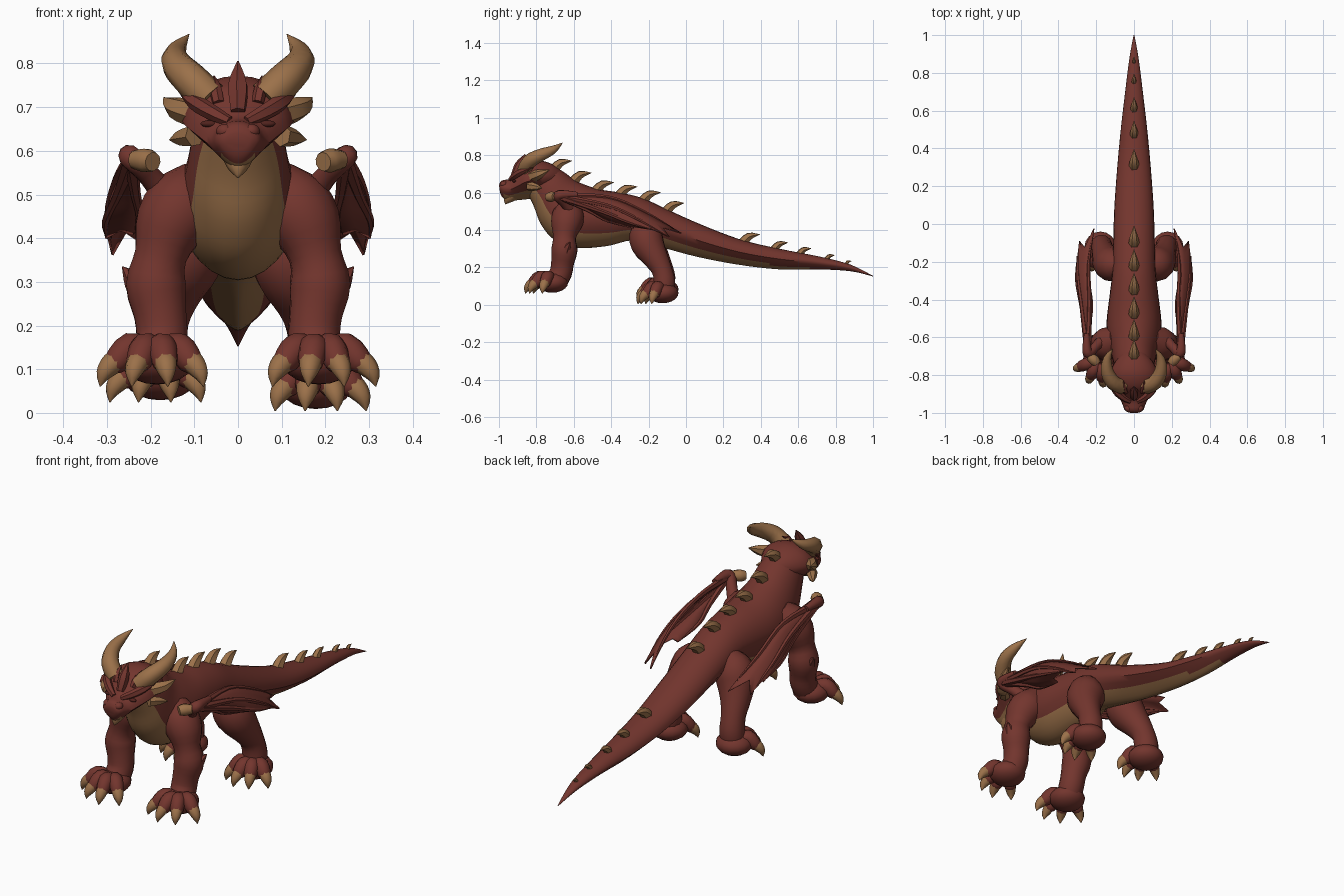
import bpy, bmesh, math
from mathutils import Vector

old = bpy.data.objects.get("Cube")
if old:
    bpy.data.objects.remove(old)


def material(name, rgb):
    m = bpy.data.materials.new(name)
    m.use_nodes = True
    m.diffuse_color = (*rgb, 1)
    m.node_tree.nodes["Principled BSDF"].inputs["Base Color"].default_value = (*rgb, 1)
    return m


RED = material("red_scales", (0.172, 0.036, 0.027))
TAN = material("tan_horn", (0.33, 0.165, 0.068))
DARK = material("dark_red", (0.08, 0.016, 0.012))


def finish(name, bm, mats, angle=50):
    bmesh.ops.recalc_face_normals(bm, faces=bm.faces)
    mesh = bpy.data.meshes.new(name)
    bm.to_mesh(mesh)
    bm.free()
    for m in mats:
        mesh.materials.append(m)
    ob = bpy.data.objects.new(name, mesh)
    bpy.context.collection.objects.link(ob)
    bpy.ops.object.select_all(action='DESELECT')
    ob.select_set(True)
    bpy.context.view_layer.objects.active = ob
    bpy.ops.object.shade_smooth_by_angle(angle=math.radians(angle))
    return ob


def spline(rows, steps):
    """Catmull-Rom interpolation through tuples of any length."""
    rows = [Vector(r) for r in rows]
    out = []
    for i in range(len(rows) - 1):
        b, c = rows[i], rows[i + 1]
        a, d = rows[max(i - 1, 0)], rows[min(i + 2, len(rows) - 1)]
        for k in range(steps):
            t = k / steps
            out.append(b + (c - a) * t / 2 + (2 * a - 5 * b + 4 * c - d) * t * t / 2
                       + (3 * b - a - 3 * c + d) * t ** 3 / 2)
    return out + [rows[-1]]


def skin(name, rings, mats, rule=None):
    bm = bmesh.new()
    vs = [[bm.verts.new(p) for p in ring] for ring in rings]
    n = len(vs[0])
    for i in range(len(vs) - 1):
        for j in range(n):
            k = (j + 1) % n
            f = bm.faces.new((vs[i][j], vs[i][k], vs[i + 1][k], vs[i + 1][j]))
            if rule:
                f.material_index = rule(f.calc_center_median(), math.cos((j + 0.5) * math.tau / n))
    bm.faces.new(vs[0])
    bm.faces.new(vs[-1])
    return finish(name, bm, mats)


def trunk(name, stations, rule, sides=24, steps=4):
    """Loft of sections: top y, top z, bottom y, bottom z, half width, keel (0 round, 1 V-shaped below)."""
    rings = []
    for yt, zt, yb, zb, w, keel in spline(stations, steps):
        mid = Vector((0, (yt + yb) / 2, (zt + zb) / 2))
        half = Vector((0, (yt - yb) / 2, (zt - zb) / 2))
        ring = []
        for j in range(sides):
            c, s = math.cos(j * math.tau / sides), math.sin(j * math.tau / sides)
            if c < 0:
                s += keel * (math.copysign(1 + c, s) - s)
            ring.append(mid + half * c + Vector((abs(w) * s, 0, 0)))
        rings.append(ring)
    return skin(name, rings, (RED, TAN), rule)


def tube(name, stations, mat, side=1, sides=10, steps=3, lift=0):
    """Tapered round tube through x, y, z, radius."""
    pts = spline(stations, steps)
    pos = [Vector((p[0] * side, p[1], p[2] + lift)) for p in pts]
    normal, rings = Vector((0.31, 0.2, 0.93)), []
    for i, p in enumerate(pos):
        tan = (pos[min(i + 1, len(pos) - 1)] - pos[max(i - 1, 0)]).normalized()
        normal = (normal - tan * normal.dot(tan)).normalized()
        other, r = tan.cross(normal), max(pts[i][3], 0.001)
        rings.append([p + r * (normal * math.cos(j * math.tau / sides) + other * math.sin(j * math.tau / sides))
                      for j in range(sides)])
    return skin(name, rings, (mat,))


def blob(name, centre, size, mat, side=1, lift=0):
    bm = bmesh.new()
    bmesh.ops.create_uvsphere(bm, u_segments=16, v_segments=10, radius=1)
    for v in bm.verts:
        v.co = Vector((side * (centre[0] + v.co.x * size[0]), centre[1] + v.co.y * size[1],
                       centre[2] + lift + v.co.z * size[2]))
    return finish(name, bm, (mat,))


# Neck, torso and tail in one loft with a pale belly and a keeled tail
BODY = [(-.73, .75, -.85, .60, .085, 0), (-.66, .715, -.815, .53, .105, 0), (-.59, .665, -.775, .43, .12, 0),
        (-.52, .635, -.70, .345, .14, .1), (-.45, .615, -.58, .305, .145, .2), (-.35, .60, -.42, .315, .13, .2),
        (-.23, .57, -.28, .345, .115, .3), (-.10, .51, -.12, .305, .11, .5), (.08, .43, .06, .257, .105, .7),
        (.29, .35, .28, .215, .09, .7), (.5, .30, .5, .19, .07, .7), (.72, .257, .71, .19, .045, .5),
        (.88, .215, .88, .18, .024, .2), (1, .155, 1, .152, .002, 0)]
trunk("body_and_tail", BODY, lambda c, up: int(up < -.5 - .4 * max(0, c.y - .2) and c.y < .65))

# Head with a pale, V-shaped lower jaw
trunk("head", [(-1, .64, -.995, .605, .03, 0), (-.985, .665, -.985, .58, .05, .3), (-.935, .675, -.955, .555, .065, .7),
               (-.90, .71, -.90, .56, .092, .8), (-.86, .75, -.85, .565, .12, .8), (-.79, .772, -.79, .575, .128, .7),
               (-.72, .755, -.74, .60, .10, .4), (-.67, .72, -.70, .63, .06, 0)],
      lambda c, up: int(up < -.5 and -.975 < c.y < -.75), sides=24, steps=3)
tube("chin_spike", [(0, -.935, .585, .035), (0, -.955, .56, .022), (0, -.965, .538, .002)], TAN)
tube("head_crest", [(0, -.92, .69, .018), (0, -.89, .75, .024), (0, -.86, .805, .002)], RED, sides=6)


def spine_z(y):
    for a, b in zip(BODY, BODY[1:]):
        if a[0] <= y <= b[0]:
            return a[1] + (b[1] - a[1]) * (y - a[0]) / (b[0] - a[0])
    return BODY[0][1]


# Back spikes, placed on the spine line
SPIKES = [(-.71, 1), (-.605, 1), (-.485, 1), (-.36, 1), (-.235, 1), (-.11, 1),
          (.30, .95), (.465, .8), (.60, .7), (.745, .5), (.85, .35)]
for y, s in SPIKES:
    z = spine_z(y)
    tube("back_spike", [(0, y, z - .02, .03 * s), (0, y + .04 * s, z + .02 * s, .023 * s),
                        (0, y + .1 * s, z + .03 * s, .001)], TAN, sides=6)


def foot(label, side, centre, toes, lift=0):
    cx, cy, cz = centre
    blob(label + "_foot", centre, (.085, .085, .055), RED, side, lift)
    for tx, ty in toes:
        d = Vector((tx - cx, ty - cy, 0))
        at = lambda t, z, r: (cx + d.x * t, cy + d.y * t, cz + z, r)
        tube(label + "_toe", [at(.2, .02, .03), at(.5, .03, .034), at(.78, -.005, .029), at(.88, -.02, .015)],
             RED, side, lift=lift)
        tube(label + "_claw", [at(.66, .005, .026), at(.85, -.008, .026), at(1, -.032, .018), at(1.06, -.06, .001)],
             TAN, side, sides=8, lift=lift)


def wing(side):
    # Arm, wrist claw, finger bones and scalloped skin
    tube("wing_arm", [(.15, -.60, .48, .035), (.20, -.645, .54, .026), (.24, -.685, .58, .027),
                      (.25, -.66, .59, .024), (.25, -.58, .59, .014)], RED, side)
    tube("wing_claw", [(.24, -.70, .58, .02), (.212, -.72, .578, .028), (.195, -.74, .575, .022)], TAN, side)
    wrist = (.245, -.68, .58)
    fingers = [[wrist, (.235, -.42, .575), (.24, -.22, .495), (.212, -.025, .382)],
               [wrist, (.278, -.42, .53), (.297, -.25, .455), (.288, -.09, .363)],
               [wrist, (.275, -.45, .50), (.303, -.3, .44), (.3, -.17, .40)],
               [wrist, (.235, -.52, .505), (.225, -.42, .45), (.24, -.28, .41)]]
    for f in fingers:
        tube("wing_finger", [(*p, r) for p, r in zip(f, (.018, .012, .009, .002))], RED, side, sides=6, steps=4)
    bm = bmesh.new()
    rows = [[Vector((p.x * side, p.y, p.z)) for p in spline(f, 4)] for f in fingers]
    for a, b in zip(rows, rows[1:]):
        grid = []
        for i in range(len(a)):
            k = i * .85
            lo, t = int(k), k % 1
            hi = min(lo + 1, len(a) - 1)
            mid = ((a[lo] + b[lo]) * (1 - t) + (a[hi] + b[hi]) * t) / 2
            grid.append([bm.verts.new(p) for p in (a[i], mid, b[i])])
        for r, q in zip(grid, grid[1:]):
            for j in (0, 1):
                bm.faces.new((r[j], r[j + 1], q[j + 1], q[j]))
    bmesh.ops.remove_doubles(bm, verts=bm.verts, dist=.0005)
    membrane = finish("wing_membrane", bm, (RED,))
    thick = membrane.modifiers.new("thickness", 'SOLIDIFY')
    thick.thickness, thick.offset = .008, 0


for side in (1, -1):
    # Horns, cheek spikes and face
    tube("horn", [(.065, -.86, .72, .042), (.11, -.84, .765, .04), (.142, -.78, .80, .034),
                  (.14, -.71, .83, .022), (.112, -.66, .867, .001)], TAN, side, sides=8)
    tube("ear_spike", [(.10, -.82, .685, .032), (.145, -.78, .70, .025), (.17, -.73, .722, .001)], TAN, side, sides=6)
    tube("cheek_spike", [(.10, -.84, .635, .026), (.13, -.80, .63, .019), (.157, -.77, .625, .001)], TAN, side, sides=6)
    tube("brow", [(.02, -.94, .668, .012), (.06, -.918, .688, .018), (.10, -.88, .712, .018),
                  (.135, -.82, .735, .001)], RED, side, sides=6)
    tube("crown_spike", [(.045, -.89, .71, .014), (.052, -.87, .745, .014), (.055, -.83, .772, .001)],
         RED, side, sides=6)
    blob("eye", (.066, -.918, .662), (.02, .01, .008), DARK, side)
    blob("nostril_ridge", (.03, -.975, .645), (.02, .02, .017), RED, side)

    # Front leg
    tube("front_leg", [(.085, -.60, .54, .05), (.12, -.625, .485, .085), (.155, -.64, .43, .083),
                       (.177, -.65, .36, .061), (.188, -.65, .295, .07), (.178, -.66, .225, .061),
                       (.174, -.67, .17, .06), (.18, -.70, .12, .06)], RED, side, sides=14)
    tube("elbow_spur", [(.215, -.645, .275, .035), (.24, -.635, .305, .024), (.265, -.62, .335, .001)],
         RED, side, sides=6)
    foot("front", side, (.185, -.715, .12), [(.085, -.81), (.162, -.85), (.24, -.83), (.308, -.765)])

    # Hind leg, the right one stepping slightly higher
    lift = 0 if side > 0 else .02
    tube("hind_leg", [(.07, -.22, .43, .05), (.105, -.218, .385, .085), (.13, -.205, .325, .09),
                      (.155, -.165, .255, .07), (.168, -.13, .19, .056), (.172, -.115, .125, .058),
                      (.175, -.12, .07, .055)], RED, side, sides=14, lift=lift)
    foot("hind", side, (.178, -.125, .064), [(.09, -.21), (.155, -.25), (.225, -.235), (.287, -.18)], lift)

    wing(side)
